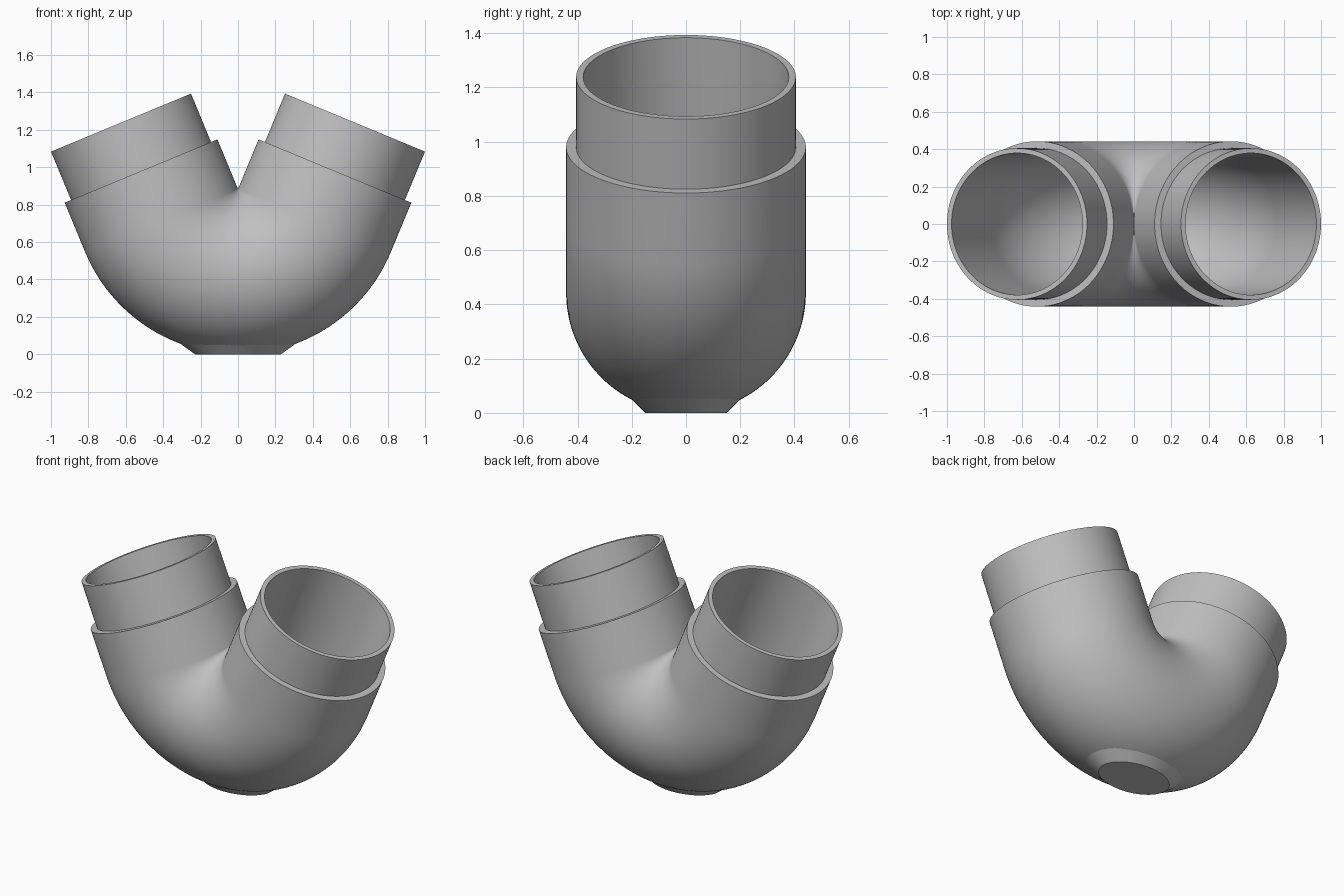
import bpy
import bmesh
from math import sin, cos, pi, radians
from mathutils import Vector

cube = bpy.data.objects.get("Cube")
if cube:
    bpy.data.objects.remove(cube, do_unlink=True)

# Dimensions
BEND_R, BEND_Z = 0.443, 0.886
HALF_ANGLE = radians(67.5)
COLLAR_R, SPIGOT_R, BORE_R = 0.442, 0.405, 0.379
COLLAR_LEN, SPIGOT_LEN = 0.285, 0.28
SIDES, BEND_STEPS = 128, 64

grey = bpy.data.materials.new("plastic_light_grey")
grey.use_nodes = True
colour = (0.53, 0.53, 0.53, 1)
grey.diffuse_color = colour
grey.node_tree.nodes["Principled BSDF"].inputs["Base Color"].default_value = colour


def finish(bm, name):
    bmesh.ops.recalc_face_normals(bm, faces=bm.faces)
    mesh = bpy.data.meshes.new(name)
    bm.to_mesh(mesh)
    bm.free()
    obj = bpy.data.objects.new(name, mesh)
    bpy.context.collection.objects.link(obj)
    mesh.materials.append(grey)
    bpy.ops.object.select_all(action='DESELECT')
    obj.select_set(True)
    bpy.context.view_layer.objects.active = obj
    bpy.ops.object.shade_smooth_by_angle(angle=radians(30))


def ring(bm, angle, straight, radius):
    """Circle across the pipe at a bend angle, pushed out along the straight leg."""
    out = Vector((sin(angle), 0, -cos(angle)))
    along = Vector((cos(angle), 0, sin(angle)))
    centre = Vector((0, 0, BEND_Z)) + out * BEND_R + along * straight
    verts = []
    for i in range(SIDES):
        a = 2 * pi * i / SIDES
        verts.append(bm.verts.new(centre + out * radius * cos(a)
                                  + Vector((0, radius * sin(a), 0))))
    return verts


# Pipe elbow: outer skin with stepped spigots, then the bore back again
end = COLLAR_LEN + SPIGOT_LEN
bend = [HALF_ANGLE * (2 * i / BEND_STEPS - 1) for i in range(BEND_STEPS + 1)]
leg = [(end, SPIGOT_R), (COLLAR_LEN, SPIGOT_R), (COLLAR_LEN, COLLAR_R)]
stations = [(-HALF_ANGLE, -d, r) for d, r in leg]
stations += [(a, 0, COLLAR_R) for a in bend]
stations += [(HALF_ANGLE, d, r) for d, r in reversed(leg)]
stations += [(HALF_ANGLE, end, BORE_R)]
stations += [(a, 0, BORE_R) for a in reversed(bend)]
stations += [(-HALF_ANGLE, -end, BORE_R)]

bm = bmesh.new()
rings = [ring(bm, *s) for s in stations]
for k, this in enumerate(rings):
    nxt = rings[(k + 1) % len(rings)]
    for i in range(SIDES):
        j = (i + 1) % SIDES
        bm.faces.new((this[i], this[j], nxt[j], nxt[i]))
finish(bm, "pipe_elbow")

# Flared oval foot under the bend
bm = bmesh.new()
rims = []
for z, rx, ry in ((0, 0.23, 0.15), (0.053, 0.304, 0.203)):
    rims.append([bm.verts.new((rx * cos(2 * pi * i / SIDES),
                               ry * sin(2 * pi * i / SIDES), z)) for i in range(SIDES)])
    bm.faces.new(rims[-1])
for i in range(SIDES):
    j = (i + 1) % SIDES
    bm.faces.new((rims[0][i], rims[0][j], rims[1][j], rims[1][i]))
finish(bm, "foot")
